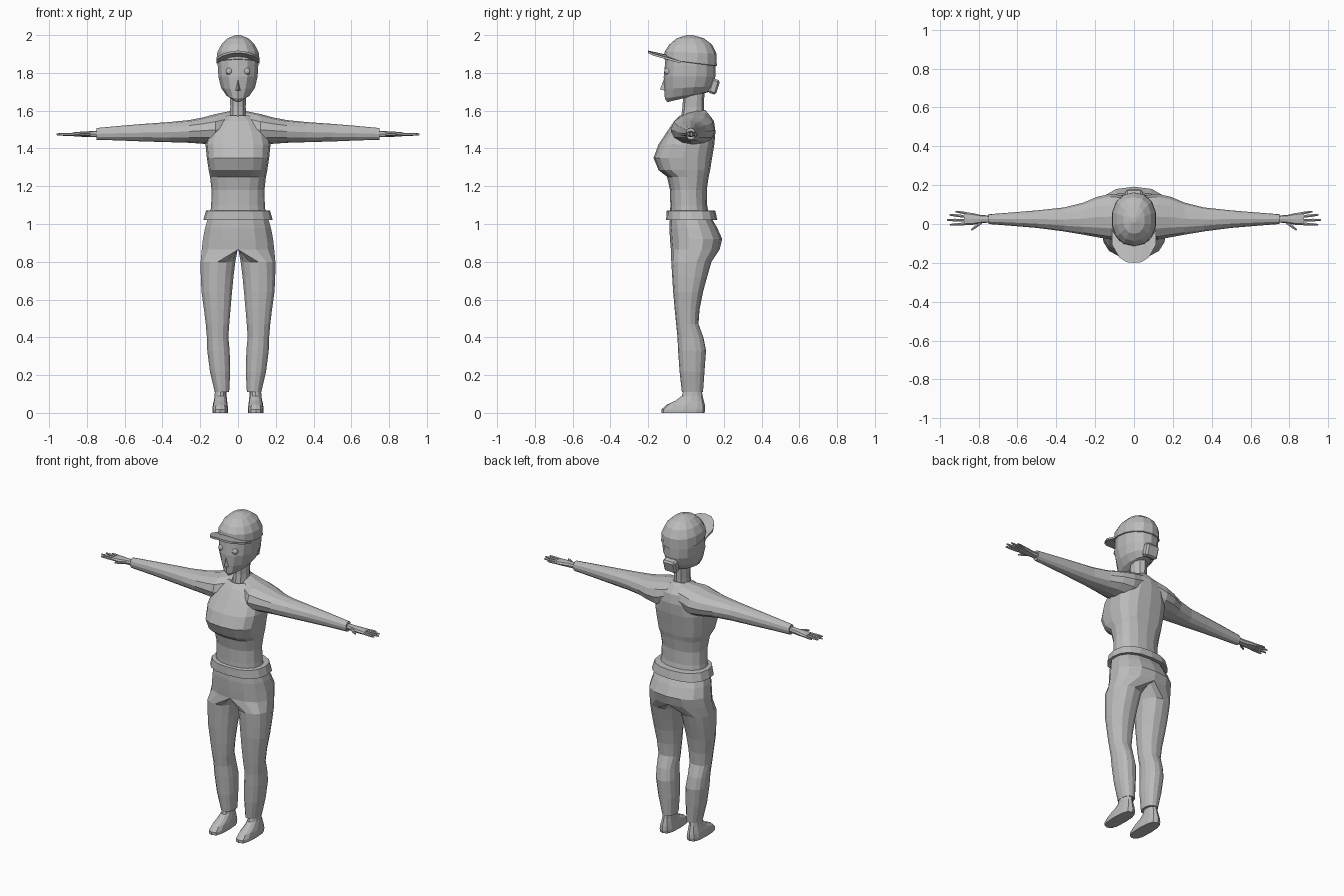
import bpy, bmesh, math
from mathutils import Vector, Matrix

if "Cube" in bpy.data.objects:
    bpy.data.objects.remove(bpy.data.objects["Cube"])

grey = bpy.data.materials.new("plain grey")
grey.diffuse_color = (0.5, 0.5, 0.5, 1)
grey.use_nodes = True
grey.node_tree.nodes["Principled BSDF"].inputs["Base Color"].default_value = grey.diffuse_color


def finish(name, bm, mirror=False):
    bmesh.ops.recalc_face_normals(bm, faces=bm.faces)
    me = bpy.data.meshes.new(name)
    bm.to_mesh(me)
    bm.free()
    me.materials.append(grey)
    ob = bpy.data.objects.new(name, me)
    bpy.context.collection.objects.link(ob)
    if mirror:
        mod = ob.modifiers.new("mirror", 'MIRROR')
        mod.use_clip = True
    return ob


def oval(a, b, c, d, n, p=2.0):
    """Rounded outline in the box a..b by c..d, starting at the low end of the second axis."""
    pts = []
    for i in range(n):
        t = 2 * math.pi * i / n
        s, k = math.sin(t), -math.cos(t)
        s = math.copysign(abs(s) ** (2 / p), s) if abs(s) > 1e-6 else 0
        k = math.copysign(abs(k) ** (2 / p), k) if abs(k) > 1e-6 else 0
        pts.append(((a + b) / 2 + s * (b - a) / 2, (c + d) / 2 + k * (d - c) / 2))
    return pts


def skin(bm, rings, caps=True):
    vs = [[bm.verts.new(p) for p in r] for r in rings]
    n = len(vs[0])
    for lo, hi in zip(vs, vs[1:]):
        for i in range(n):
            j = (i + 1) % n
            bm.faces.new((lo[i], lo[j], hi[j], hi[i]))
    if caps:
        bm.faces.new(vs[0][::-1])
        bm.faces.new(vs[-1])


def stack(name, rows, n=12, mirror=False, caps=True):
    """Rows of (z, x0, x1, y0, y1, power, rise of the front edge)."""
    bm = bmesh.new()
    rings = []
    for z, x0, x1, y0, y1, p, rise in rows:
        rings.append([(x, y, z + rise * (y1 - y) / (y1 - y0))
                      for x, y in oval(x0, x1, y0, y1, n, p)])
    skin(bm, rings, caps)
    return finish(name, bm, mirror)


def sym(z, w, y0, y1, p=2.2, rise=0):
    return (z, -w, w, y0, y1, p, rise)


# Shirt body with bust
stack("shirt", [
    sym(1.03, .150, -.085, .125), sym(1.10, .142, -.083, .112), sym(1.18, .140, -.085, .110),
    sym(1.25, .148, -.100, .120, 2.4), sym(1.285, .155, -.145, .128, 2.8),
    sym(1.35, .165, -.172, .138, 2.8), sym(1.42, .172, -.146, .150, 2.6),
    sym(1.49, .160, -.100, .156, 2.4), sym(1.545, .125, -.062, .148),
    sym(1.585, .075, -.035, .118, 2, -.012), sym(1.605, .048, -.025, .100, 2, -.045)], 16)

# Sleeves
bm = bmesh.new()
skin(bm, [[(x, y, z) for y, z in oval(y0, y1, z0, z1, 12, 2.1)] for x, y0, y1, z0, z1 in [
    (.04, -.03, .145, 1.44, 1.598), (.12, -.08, .155, 1.415, 1.582),
    (.19, -.068, .14, 1.425, 1.563), (.26, -.055, .11, 1.43, 1.55),
    (.36, -.038, .085, 1.433, 1.54), (.50, -.02, .070, 1.437, 1.53),
    (.62, -.01, .060, 1.442, 1.52), (.75, .0, .050, 1.446, 1.508)]])
finish("sleeves", bm, True)

# Hands: palm, four fingers and thumb
bm = bmesh.new()
skin(bm, [[(x, y, z) for y, z in oval(y0, y1, z0, z1, 8, 2.6)] for x, y0, y1, z0, z1 in [
    (.74, .008, .043, 1.460, 1.494), (.79, .004, .047, 1.460, 1.491),
    (.83, -.004, .056, 1.462, 1.489), (.875, -.006, .062, 1.465, 1.485)]])
for a, b, r in [((.86, .055), (.918, .064), .007), ((.865, .038), (.950, .048), .008),
                ((.865, .019), (.962, .021), .008), ((.865, .001), (.948, -.004), .008),
                ((.785, .008), (.838, -.031), .008)]:
    side = Vector((a[1] - b[1], b[0] - a[0])).normalized()
    rings = []
    for t, s in ((0, 1), (.6, 1), (1, .6)):
        c = Vector(a).lerp(Vector(b), t)
        rings.append([(c.x + side.x * u, c.y + side.y * u, 1.475 + v)
                      for u, v in oval(-r * s, r * s, -r * s, r * s, 6)])
    skin(bm, rings)
finish("hands", bm, True)

# Trousers: half hips down to the crotch, then a leg, mirrored
bm = bmesh.new()
hips = [(1.04, .160, -.085, .13), (.98, .178, -.088, .165), (.92, .190, -.085, .192),
        (.865, .196, -.080, .178)]
leg = [(.80, .012, .200, -.078, .135), (.72, .022, .199, -.073, .112),
       (.64, .030, .195, -.068, .090), (.55, .038, .182, -.060, .072),
       (.47, .045, .172, -.052, .066), (.40, .050, .166, -.045, .092),
       (.33, .043, .164, -.042, .106), (.22, .040, .150, -.034, .098), (.11, .046, .124, -.022, .090)]
N = 14
H = N // 2
prev = None
for z, w, y0, y1 in hips:
    row = [bm.verts.new((x, y, z)) for x, y in oval(-w, w, y0, y1, N, 2.3)[:H + 1]]
    if prev:
        for i in range(H):
            bm.faces.new((prev[i], row[i], row[i + 1], prev[i + 1]))
    prev = row
prev += [bm.verts.new((0, .178 - .258 * i / H, .875)) for i in range(1, H)]
for z, x0, x1, y0, y1 in leg:
    row = [bm.verts.new((x, y, z)) for x, y in oval(x0, x1, y0, y1, N, 2.3)]
    for i in range(N):
        j = (i + 1) % N
        bm.faces.new((prev[i], row[i], row[j], prev[j]))
    prev = row
bm.faces.new(prev)
finish("trousers", bm, True)

# Shoes
stack("shoes", [
    (0, .052, .136, -.130, .098, 2.8, 0), (.018, .052, .136, -.130, .102, 2.8, 0),
    (.042, .055, .133, -.105, .100, 2.6, 0), (.065, .058, .128, -.055, .094, 2.3, 0),
    (.090, .060, .124, -.022, .088, 2, 0), (.125, .060, .122, -.012, .082, 2, 0)], 12, True)

# Belt
stack("belt", [
    sym(1.025, .155, -.08, .13, 2.4), sym(1.020, .184, -.105, .166, 2.4),
    sym(1.070, .170, -.103, .155, 2.4), sym(1.073, .135, -.08, .105, 2.4)], 16, caps=False)

# Neck
stack("neck", [sym(1.54, .048, -.03, .095, 2), sym(1.62, .043, -.018, .095, 2),
               sym(1.71, .045, -.015, .098, 2)], 10)

# Head
stack("head", [
    sym(1.690, .028, -.100, .090, 2, -.045), sym(1.700, .062, -.112, .125, 2, -.035),
    sym(1.730, .092, -.116, .145, 2, -.015), sym(1.780, .106, -.118, .155),
    sym(1.840, .110, -.112, .157), sym(1.890, .108, -.108, .155)], 14)

# Nose
bm = bmesh.new()
v = [bm.verts.new(p) for p in [(-.016, -.105, 1.705), (.016, -.105, 1.705),
                               (0, -.138, 1.712), (0, -.108, 1.79)]]
for f in ((0, 1, 2), (0, 2, 3), (1, 3, 2), (0, 3, 1)):
    bm.faces.new([v[i] for i in f])
finish("nose", bm)

# Eyes
bm = bmesh.new()
bmesh.ops.create_uvsphere(bm, u_segments=10, v_segments=6, radius=.019,
                          matrix=Matrix.Translation((.047, -.096, 1.808)))
finish("eyes", bm, True)

# Cap crown
stack("cap_crown", [
    sym(1.835, .108, -.108, .154, 2.2, .035), sym(1.838, .116, -.116, .163, 2.2, .035),
    sym(1.900, .112, -.112, .162, 2.2, .015), sym(1.950, .090, -.088, .138),
    sym(1.983, .056, -.050, .094), sym(2.0, .012, .005, .035)], 14)

# Cap brim, arched across its width
bm = bmesh.new()
grid = []
for lift in (0, .012):
    for root in (True, False):
        row = []
        for i in range(7):
            u = i / 3 - 1
            arch = .034 * u * u
            y = -.03 - .075 * math.sqrt(1 - u * u) if root else -.105 - .095 * (1 - abs(u) ** 3)
            row.append((u * .114, y, (1.885 if root else 1.906) - arch + lift))
        grid.append(row)
skin(bm, [list(c) for c in zip(grid[0], grid[1], grid[3], grid[2])])
finish("cap_brim", bm)

# Hair bun
bm = bmesh.new()
bmesh.ops.create_cube(bm, size=1, matrix=Matrix.Translation((0, .148, 1.728))
                      @ Matrix.Rotation(-.3, 4, 'X') @ Matrix.Diagonal((.085, .045, .08, 1)))
bmesh.ops.bevel(bm, geom=bm.edges[:], offset=.01, segments=1, affect='EDGES')
finish("hair_bun", bm)
